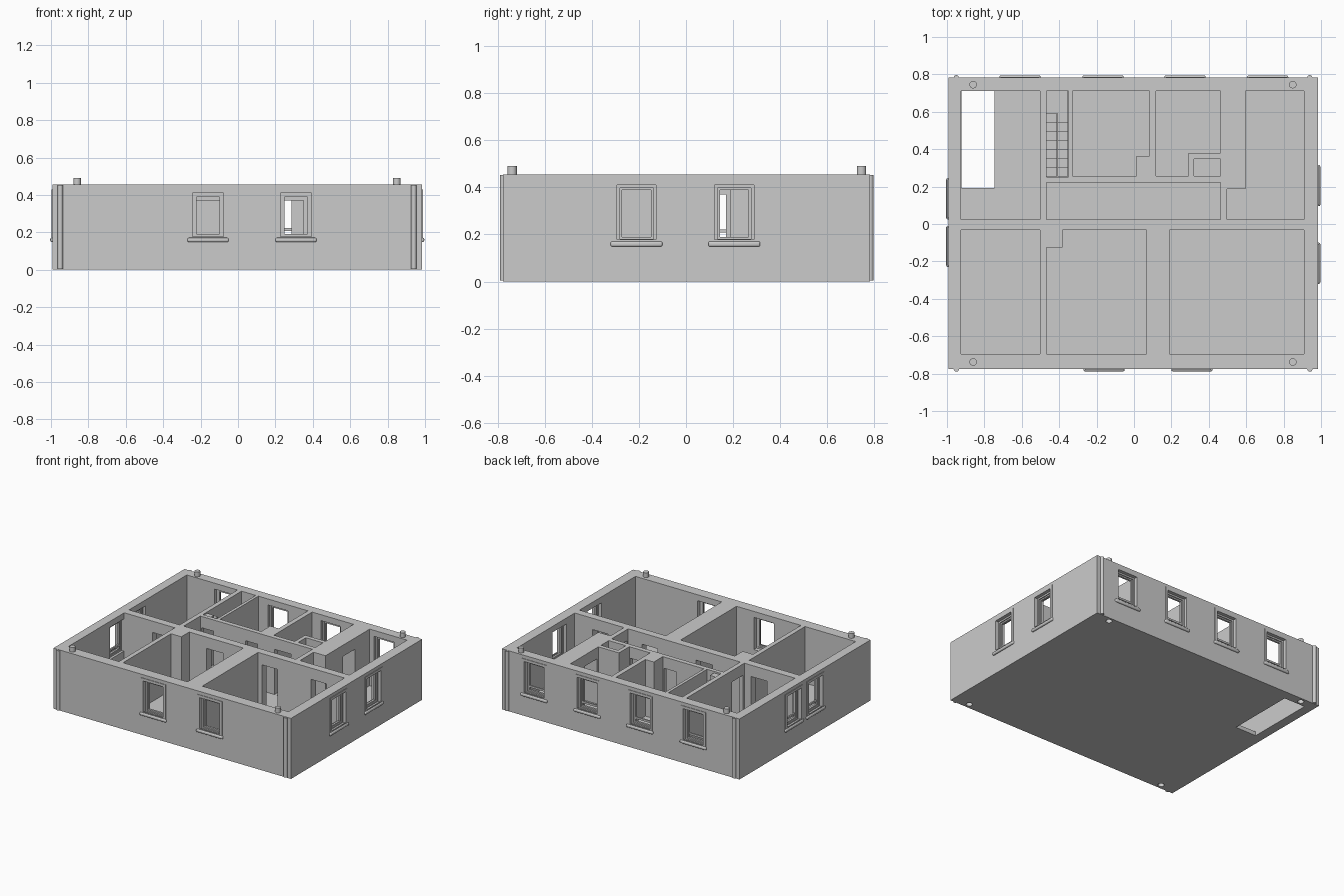
import bpy, bmesh, math
from mathutils import Matrix

cube = bpy.data.objects.get("Cube")
if cube:
    bpy.data.objects.remove(cube, do_unlink=True)

grey = bpy.data.materials.new("plain grey")
grey.use_nodes = True
COLOUR = (0.6, 0.6, 0.6, 1)
grey.diffuse_color = COLOUR
grey.node_tree.nodes["Principled BSDF"].inputs["Base Color"].default_value = COLOUR

L, R, F, B = -0.992, 0.984, -0.776, 0.782   # outer wall planes
FLOOR, TOP, DOOR = 0.03, 0.455, 0.37


def finish(name, bm, smooth=False):
    bmesh.ops.recalc_face_normals(bm, faces=bm.faces)
    mesh = bpy.data.meshes.new(name)
    bm.to_mesh(mesh)
    bm.free()
    mesh.materials.append(grey)
    ob = bpy.data.objects.new(name, mesh)
    bpy.context.collection.objects.link(ob)
    if smooth:
        bpy.ops.object.select_all(action="DESELECT")
        ob.select_set(True)
        bpy.context.view_layer.objects.active = ob
        bpy.ops.object.shade_smooth_by_angle(angle=math.radians(40))
    return ob


def add_box(bm, x0, x1, y0, y1, z0, z1, bevel=0):
    m = Matrix.Translation(((x0 + x1) / 2, (y0 + y1) / 2, (z0 + z1) / 2))
    m = m @ Matrix.Diagonal((x1 - x0, y1 - y0, z1 - z0, 1))
    verts = bmesh.ops.create_cube(bm, size=1, matrix=m)["verts"]
    if bevel:
        edges = {e for v in verts for e in v.link_edges}
        bmesh.ops.bevel(bm, geom=list(edges), offset=bevel, segments=3,
                        affect="EDGES", profile=0.5)


def add_rod(bm, x, y, z0, z1, radius, sides=20):
    bmesh.ops.create_cone(bm, cap_ends=True, segments=sides, radius1=radius, radius2=radius,
                          depth=z1 - z0, matrix=Matrix.Translation((x, y, (z0 + z1) / 2)))


def add_prism(bm, points, z0, z1):
    base = bm.faces.new([bm.verts.new((x, y, z0)) for x, y in points])
    top = bmesh.ops.extrude_face_region(bm, geom=[base])["geom"]
    bmesh.ops.translate(bm, vec=(0, 0, z1 - z0),
                        verts=[v for v in top if isinstance(v, bmesh.types.BMVert)])


def rect(x0, x1, y0, y1):
    return [(x0, y0), (x1, y0), (x1, y1), (x0, y1)]


# Solid block that the rooms are carved from
bm = bmesh.new()
add_box(bm, L, R, F, B, 0, TOP)
body = finish("walls_and_floor", bm)


def carve(points, z0, z1):
    bm = bmesh.new()
    add_prism(bm, points, z0, z1)
    cutter = finish("cutter", bm)
    cutter.hide_render = True
    mod = body.modifiers.new("carve", "BOOLEAN")
    mod.operation, mod.solver, mod.object = "DIFFERENCE", "EXACT", cutter
    cutters.append(cutter)


cutters = []

# Rooms, some with a boxed-in corner
rooms = [
    rect(-0.924, -0.503, 0.025, 0.712),
    rect(-0.469, -0.351, 0.252, 0.712),
    [(-0.329, 0.257), (0.013, 0.257), (0.013, 0.364), (0.083, 0.364), (0.083, 0.712), (-0.329, 0.712)],
    [(0.118, 0.257), (0.292, 0.257), (0.292, 0.38), (0.463, 0.38), (0.463, 0.712), (0.118, 0.712)],
    rect(0.321, 0.463, 0.257, 0.348),
    rect(-0.469, 0.463, 0.025, 0.222),
    [(0.498, 0.025), (0.908, 0.025), (0.908, 0.712), (0.597, 0.712), (0.597, 0.187), (0.498, 0.187)],
    rect(-0.924, -0.503, -0.696, -0.032),
    [(-0.469, -0.696), (0.067, -0.696), (0.067, -0.032), (-0.383, -0.032), (-0.383, -0.126), (-0.469, -0.126)],
    rect(0.19, 0.908, -0.696, -0.032),
]
for room in rooms:
    carve(room, FLOOR, TOP + 0.1)

# Stair opening in the floor
carve(rect(-0.922, -0.747, 0.193, 0.71), -0.1, 0.1)

# Doorways through walls that run along x
for x0, x1, y0, y1 in [(-0.24, -0.10, -0.05, 0.04), (0.22, 0.35, -0.05, 0.04),
                       (0.63, 0.76, -0.05, 0.04), (-0.69, -0.56, -0.05, 0.04),
                       (0.15, 0.285, 0.21, 0.27), (-0.095, 0.005, 0.21, 0.27),
                       (-0.46, -0.36, 0.21, 0.27)]:
    carve(rect(x0, x1, y0, y1), FLOOR + 0.001, DOOR)

# Doorways through walls that run along y
for x0, x1, y0, y1 in [(-0.52, -0.45, 0.04, 0.17), (0.45, 0.51, 0.04, 0.17),
                       (0.45, 0.61, 0.395, 0.54)]:
    carve(rect(x0, x1, y0, y1), FLOOR + 0.001, DOOR)

# Windows: (name, wall turn, wall distance, centres along the wall)
walls = [("front", 0, -F, (-0.16, 0.31)),
         ("left", 90, R, (-0.21, 0.205)),
         ("back", 180, B, (0.61, 0.166, -0.273, -0.715)),
         ("right", -90, -L, (0.12, -0.135))]
HALF, LOW, HIGH = 0.083, 0.168, 0.41


def ring(bm, half, low, high, width, y0, y1):
    for s in (-1, 1):
        a, b = sorted((s * half, s * (half - width)))
        add_box(bm, a, b, y0, y1, low, high)
    add_box(bm, width - half, half - width, y0, y1, high - width, high)
    add_box(bm, width - half, half - width, y0, y1, low, low + width)


for name, turn, dist, centres in walls:
    spin = Matrix.Rotation(math.radians(turn), 4, "Z")
    for i, c in enumerate(centres):
        place = spin @ Matrix.Translation((c, -dist, 0))
        hole = [place @ Matrix.Translation((x, y, 0)) for x, y in rect(-HALF, HALF, -0.05, 0.1)]
        carve([m.translation.xy for m in hole], LOW, HIGH)

        # Frame and sash set back in the opening, thin surround outside
        bm = bmesh.new()
        ring(bm, HALF, LOW, HIGH, 0.012, 0.022, 0.05)
        ring(bm, HALF - 0.012, LOW + 0.012, HIGH - 0.012, 0.01, 0.03, 0.045)
        if name in ("back", "right"):
            add_box(bm, 0.02 - HALF, HALF - 0.02, 0.032, 0.043, 0.208, 0.222)
        ring(bm, HALF + 0.02, LOW - 0.01, HIGH + 0.02, 0.02, -0.004, 0.002)
        bm.transform(place)
        finish(f"{name}_window_frame_{i + 1}", bm)

        # Rounded sill
        bm = bmesh.new()
        add_box(bm, -0.11, 0.11, -0.012, 0.03, 0.148, 0.171, 0.008)
        bm.transform(place)
        finish(f"{name}_window_sill_{i + 1}", bm, True)

# Locating pins on top and matching sockets underneath
PINS = [(x, y) for x in (-0.86, 0.849) for y in (-0.738, 0.745)]
bm = bmesh.new()
for x, y in PINS:
    add_rod(bm, x, y, TOP - 0.01, 0.49, 0.02)
    circle = [(x + 0.022 * math.cos(k * math.tau / 20), y + 0.022 * math.sin(k * math.tau / 20))
              for k in range(20)]
    carve(circle, -0.05, 0.04)
finish("locating_pins", bm, True)

# Half-round corner pilasters on front and back
bm = bmesh.new()
for x in (-0.95, 0.94):
    for y in (F, B):
        add_rod(bm, x, y, 0.004, TOP - 0.002, 0.014)
finish("corner_pilasters", bm, True)

# Two stair flights joined by a landing
bm = bmesh.new()
STEPS, Y0, Y1, MID = 7, 0.255, 0.59, 0.24
run, rise = (Y1 - Y0) / STEPS, (MID - FLOOR) / STEPS
for k in range(STEPS):
    y = Y0 + k * run
    add_box(bm, -0.408, -0.352, y, y + run, FLOOR, FLOOR + (k + 1) * rise)
    high = 0.445 - k * rise
    add_box(bm, -0.468, -0.412, y, y + run, high - 0.055, high)
add_box(bm, -0.468, -0.352, Y1, 0.711, MID - 0.03, MID)
finish("staircase", bm)

# Apply the carving and drop the cutters
depsgraph = bpy.context.evaluated_depsgraph_get()
carved = bpy.data.meshes.new_from_object(body.evaluated_get(depsgraph))
body.modifiers.clear()
body.data = carved
for cutter in cutters:
    bpy.data.objects.remove(cutter, do_unlink=True)
